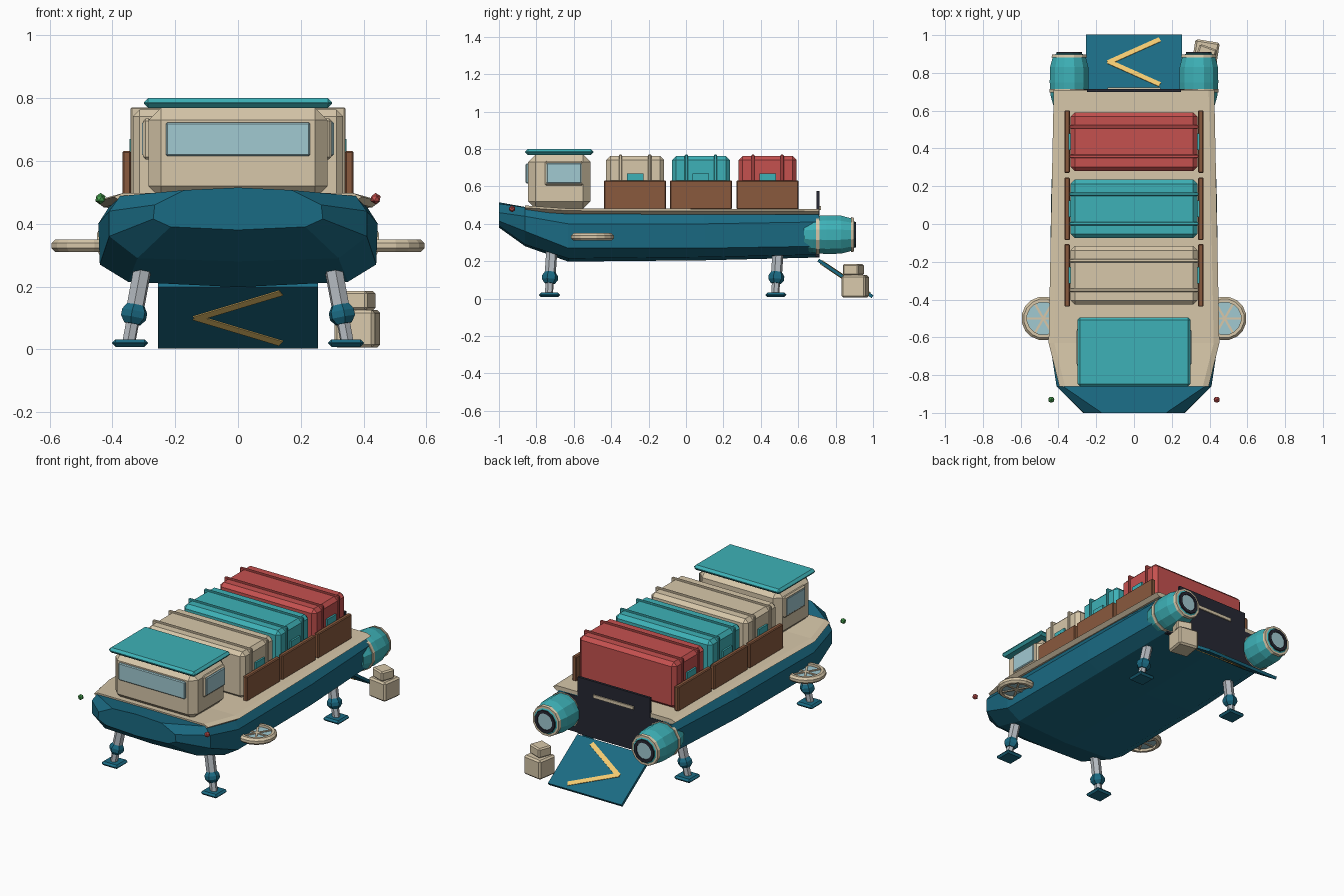
import bpy, bmesh, math
from mathutils import Vector, Matrix

if "Cube" in bpy.data.objects:
    bpy.data.objects.remove(bpy.data.objects["Cube"])


def mat(name, r, g, b):
    m = bpy.data.materials.new(name)
    m.diffuse_color = [(c / 255) ** 2.2 for c in (r, g, b)] + [1]
    m.use_nodes = True
    m.node_tree.nodes["Principled BSDF"].inputs["Base Color"].default_value = m.diffuse_color
    return m


NAVY = mat("deep_teal", 32, 106, 130)
TEAL = mat("turquoise", 64, 176, 182)
SAND = mat("sand", 214, 198, 168)
RED = mat("red", 196, 82, 80)
WOOD = mat("brown", 136, 90, 64)
GLASS = mat("glass", 160, 200, 208)
DARK = mat("dark", 42, 44, 54)
GOLD = mat("gold", 242, 200, 112)
GREEN = mat("green", 72, 160, 80)
STEEL = mat("steel", 180, 186, 192)


def finish(name, bm, material):
    bmesh.ops.recalc_face_normals(bm, faces=bm.faces)
    me = bpy.data.meshes.new(name)
    bm.to_mesh(me)
    bm.free()
    me.materials.append(material)
    ob = bpy.data.objects.new(name, me)
    bpy.context.collection.objects.link(ob)
    return ob


def box(name, lo, hi, material, bevel=0.0, rot=None):
    """Box between two corners, optionally bevelled and rotated about its centre."""
    lo, hi = Vector(lo), Vector(hi)
    bm = bmesh.new()
    bmesh.ops.create_cube(bm, size=1)
    bmesh.ops.scale(bm, vec=hi - lo, verts=bm.verts)
    if bevel:
        bmesh.ops.bevel(bm, geom=bm.edges[:], offset=bevel, segments=1, affect='EDGES')
    if rot:
        bmesh.ops.transform(bm, matrix=rot, verts=bm.verts)
    bmesh.ops.translate(bm, vec=(lo + hi) / 2, verts=bm.verts)
    return finish(name, bm, material)


def loft(name, rings, material, closed=False):
    """Skin a list of equal-length point rings; cap the ends unless closed."""
    bm = bmesh.new()
    vs = [[bm.verts.new(p) for p in r] for r in rings]
    n = len(vs[0])
    pairs = list(zip(vs, vs[1:])) + ([(vs[-1], vs[0])] if closed else [])
    for a, b in pairs:
        for i in range(n):
            bm.faces.new((a[i], a[(i + 1) % n], b[(i + 1) % n], b[i]))
    if not closed:
        bm.faces.new(vs[0])
        bm.faces.new(vs[-1])
    return finish(name, bm, material)


def turned(name, start, end, profile, material, sides=12, closed=False):
    """Turned shape: profile is (distance along the axis, radius)."""
    start, axis = Vector(start), (Vector(end) - Vector(start)).normalized()
    q = axis.to_track_quat('Z', 'Y')
    rings = []
    for t, r in profile:
        rings.append([start + q @ Vector((r * math.cos(a), r * math.sin(a), t))
                      for a in ((i + .5) * 2 * math.pi / sides for i in range(sides))])
    return loft(name, rings, material, closed)


def section(y, half):
    """Symmetric cross-section from right-half points; x = 0 points are not doubled."""
    return [(x, y, z) for x, z in half] + [(-x, y, z) for x, z in reversed(half) if x > 0]


# Hull
loft("hull", [
    section(-1.0, [(0, .515), (.17, .507), (.265, .46), (.27, .415), (.215, .39), (0, .38)]),
    section(-.86, [(0, .49), (.375, .488), (.41, .44), (.41, .36), (.32, .29), (0, .28)]),
    section(-.63, [(0, .472), (.40, .47), (.445, .40), (.44, .27), (.35, .215), (0, .198)]),
    section(.10, [(0, .462), (.40, .46), (.44, .40), (.435, .27), (.35, .222), (0, .205)]),
    section(.71, [(0, .457), (.38, .455), (.42, .41), (.415, .28), (.34, .235), (0, .22)]),
], NAVY)

# Deck
loft("deck", [section(y, [(w - .03, z), (w, z - .012), (w - .025, z - .03)])
              for y, w, z in ((-.86, .395, .498), (-.63, .452, .482), (.71, .425, .479))], SAND)

# Cabin, roof and windows
box("cabin", (-.285, -.845, .48), (.285, -.51, .77), SAND, .04)
box("cabin_roof", (-.30, -.86, .768), (.30, -.495, .80), TEAL, .014)
box("front_window", (-.23, -.857, .615), (.23, -.83, .722), GLASS, .005)
for s, side in ((1, "right"), (-1, "left")):
    x0, x1 = sorted((s * .275, s * .30))
    box(side + "_window_frame", (x0 - .002, -.755, .605), (x1 - .002, -.55, .735), SAND, .008)
    box(side + "_window", (x0 + s * .005, -.745, .615), (x1 + s * .005, -.56, .725), GLASS, .005)

# Cargo containers with ribs, labels and side boards
for y, m, n in ((-.272, SAND, "front"), (.08, TEAL, "middle"), (.436, RED, "rear")):
    box(n + "_container", (-.335, y - .155, .475), (.335, y + .155, .763), m, .022)
    for d in (-.078, .078):
        box(n + "_container_rib", (-.342, y + d - .009, .48), (.342, y + d + .009, .77), m, .004)
    for s, side in ((1, "right"), (-1, "left")):
        box(n + "_label_" + side, (s * .34 - .006, y - .044, .56), (s * .34 + .006, y + .044, .67), TEAL)
        box(n + "_board_" + side, (s * .354 - .014, y - .166, .477), (s * .354 + .014, y + .166, .632), WOOD, .005)

# Stern bulkhead, gate and bar
box("stern_bulkhead", (-.34, .69, .225), (.34, .713, .452), DARK)
box("stern_gate", (-.25, .699, .22), (.25, .715, .575), DARK)
box("stern_bar", (-.14, .70, .475), (.14, .722, .495), SAND)

# Loading ramp with chevron
slope = math.atan2(-.195, .29)
tilt = Matrix.Rotation(slope, 4, 'X')
mid = Vector((0, .852, .108))
half = .175
box("ramp", mid - Vector((.255, half, .009)), mid + Vector((.255, half, .009)), NAVY, 0, tilt)
for s in (1, -1):
    a, b = Vector((-.13, 0, 0)), Vector((.13, s * .14, 0))
    ang = math.atan2(b.y - a.y, b.x - a.x)
    c = mid + tilt @ ((a + b) / 2)
    v = Vector(((b - a).length / 2 + .008, .014, .0125))
    box("ramp_chevron", c - v, c + v, GOLD, 0, tilt @ Matrix.Rotation(ang, 4, 'Z'))

for s, side in ((1, "right"), (-1, "left")):
    # Thruster
    p, e = (s * .343, .63, .342), (s * .343, 1, .342)
    turned(side + "_thruster", p, e, [(0, .088), (.05, .102), (.12, .107), (.2, .105), (.262, .088),
                                      (.272, .07), (.25, .06), (.05, .05)], TEAL)
    turned(side + "_thruster_band", p, e, [(.065, .09), (.065, .109), (.085, .109), (.085, .09)], SAND, 12, True)
    turned(side + "_thruster_rim", p, e, [(.252, .08), (.252, .097), (.268, .093), (.268, .08)], SAND, 12, True)
    turned(side + "_nozzle", p, e, [(.25, .074), (.28, .07), (.28, .052), (.25, .05)], DARK, 12, True)
    turned(side + "_nozzle_glow", p, e, [(.24, .055), (.274, .055)], GLASS)

    # Side lift fan
    c = Vector((s * .48, -.5, .33))
    up = c + Vector((0, 0, 1))
    turned(side + "_fan_ring", c, up, [(-.02, .087), (-.02, .104), (-.008, .116), (.008, .116),
                                       (.02, .104), (.02, .087)], SAND, 16, True)
    turned(side + "_fan_disc", c, up, [(-.005, .09), (.005, .09)], GLASS, 16)
    for k in range(3):
        box(side + "_fan_spoke", c - Vector((.09, .006, .01)), c + Vector((.09, .006, .01)), SAND, 0,
            Matrix.Rotation(math.radians(60 * k), 4, 'Z'))

    # Landing legs
    for y, n in ((-.73, "front"), (.48, "rear")):
        name = n + "_" + side + "_leg"
        top, foot = Vector((s * .305, y + .012, .25)), Vector((s * .347, y - .003, .025))
        L = (foot - top).length
        turned(name + "_upper", top, foot, [(0, .03), (L * .6, .03)], STEEL, 6)
        turned(name + "_lower", top, foot, [(L * .55, .022), (L, .022)], STEEL, 6)
        turned(name + "_knee", top, foot, [(L * .48, .03), (L * .57, .043), (L * .66, .043), (L * .75, .028)], NAVY, 6)
        box(name + "_pad", (s * .344 - .057, y - .056, .008), (s * .344 + .057, y + .056, .032), NAVY, .011)

    # Navigation light
    bm = bmesh.new()
    bmesh.ops.create_icosphere(bm, subdivisions=1, radius=.018)
    bmesh.ops.translate(bm, vec=(s * .438, -.93, .48), verts=bm.verts)
    finish(side + "_nav_light", bm, RED if s > 0 else GREEN)

# Stacked crates beside the ramp
box("lower_crate", (.315, .84, .005), (.445, .97, .125), SAND, .01, Matrix.Rotation(math.radians(-9), 4, 'Z'))
box("upper_crate", (.332, .85, .125), (.428, .94, .185), SAND, .008, Matrix.Rotation(math.radians(-20), 4, 'Z'))
